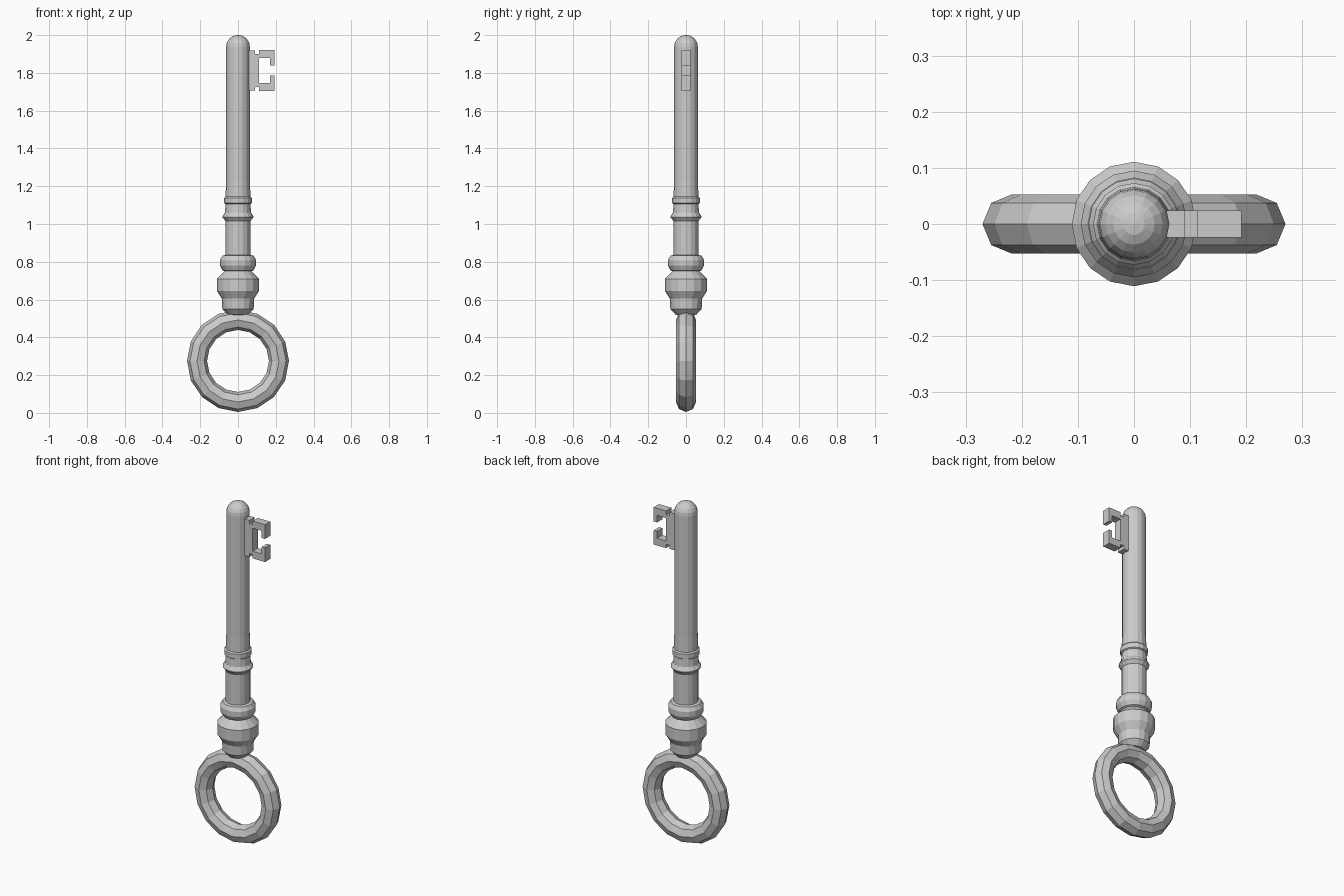
import bpy, bmesh
from math import sin, cos, pi, radians

if "Cube" in bpy.data.objects:
    bpy.data.objects.remove(bpy.data.objects["Cube"])


def finish(bm, name):
    bmesh.ops.remove_doubles(bm, verts=bm.verts, dist=1e-5)
    bmesh.ops.recalc_face_normals(bm, faces=bm.faces)
    me = bpy.data.meshes.new(name)
    bm.to_mesh(me)
    bm.free()
    ob = bpy.data.objects.new(name, me)
    bpy.context.collection.objects.link(ob)
    return ob


def lathe(name, profile, sides=16):
    bm = bmesh.new()
    vs = [bm.verts.new((r, 0, z)) for r, z in profile]
    es = [bm.edges.new(p) for p in zip(vs, vs[1:])]
    bmesh.ops.spin(bm, geom=vs + es, cent=(0, 0, 0), axis=(0, 0, 1),
                   angle=2 * pi, steps=sides)
    return finish(bm, name)


# Ring handle
bpy.ops.mesh.primitive_torus_add(major_segments=16, minor_segments=8,
                                 major_radius=0.217, minor_radius=0.053,
                                 location=(0, 0, 0.275), rotation=(radians(90), 0, 0))
bpy.context.object.name = "ring_handle"
bpy.context.object.data.name = "ring_handle"

# Turned collar between ring and shaft
lathe("collar", [
    (0, 0.515), (0.055, 0.52), (0.083, 0.55), (0.086, 0.605),
    (0.111, 0.645), (0.111, 0.71), (0.072, 0.75),
    (0.082, 0.755), (0.095, 0.78), (0.095, 0.81), (0.082, 0.832),
    (0.066, 0.836), (0.066, 1.015), (0.081, 1.035), (0.081, 1.042),
    (0.069, 1.06), (0.066, 1.105), (0.073, 1.11), (0.073, 1.138),
    (0.066, 1.145), (0.063, 1.23), (0, 1.23)])

# Shaft with domed tip
R = 0.063
dome = [(R * cos(i * pi / 10), 2 - R + R * sin(i * pi / 10)) for i in range(5)]
lathe("shaft", [(0, 1.1), (R, 1.1)] + dome + [(0, 2)])

# Bit: upper half of the outline, mirrored about its middle height
mid = 1.8125
half = [(0.04, 0.107), (0.09, 0.107), (0.09, 0.087), (0.112, 0.087), (0.112, 0.109),
        (0.192, 0.109), (0.192, 0.026), (0.17, 0.026), (0.17, 0.067), (0.112, 0.067)]
outline = half + [(x, -z) for x, z in reversed(half)]
bm = bmesh.new()
face = bm.faces.new([bm.verts.new((x, -0.024, mid + z)) for x, z in outline])
ext = bmesh.ops.extrude_face_region(bm, geom=[face], use_keep_orig=True)
bmesh.ops.translate(bm, vec=(0, 0.048, 0),
                    verts=[g for g in ext["geom"] if isinstance(g, bmesh.types.BMVert)])
finish(bm, "key_bit")
